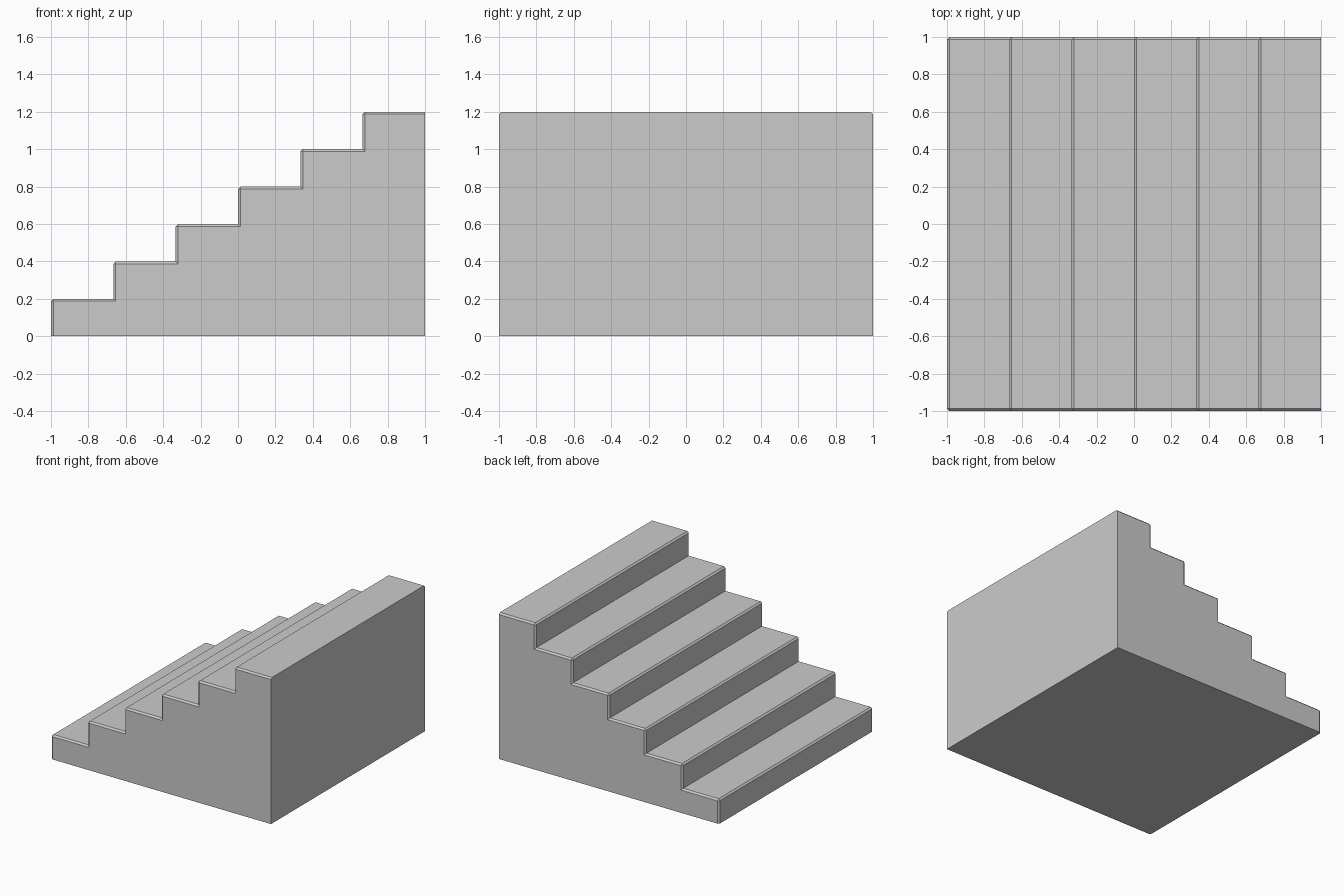
import bpy
import bmesh

if "Cube" in bpy.data.objects:
    bpy.data.objects.remove(bpy.data.objects["Cube"])

STEPS, RISE, RUN, B = 6, 0.2, 2 / 6, 0.013

# Stair profile, as (outer point, inset point) pairs; each nosing is chamfered
profile = []
for i in range(STEPS):
    x, z0, z1 = -1 + i * RUN, i * RISE, (i + 1) * RISE
    profile.append(((x, z0), (x + B, max(z0 - B, 0))))
    profile.append(((x, z1 - B), (x + B, z1 - B)))
    profile.append(((x + B, z1), (x + B, z1 - B)))
top = STEPS * RISE
profile.append(((1, top), (1, top - B)))
profile.append(((1, 0), (1, 0)))

# Loft: inset end, full section, full section, inset end
bm = bmesh.new()
rings = []
for y, k in ((-1, 1), (-1 + B, 0), (1 - B, 0), (1, 1)):
    rings.append([bm.verts.new((p[k][0], y, p[k][1])) for p in profile])
n = len(profile)
for a, b in zip(rings, rings[1:]):
    for i in range(n):
        j = (i + 1) % n
        bm.faces.new((a[i], a[j], b[j], b[i]))
bm.faces.new(rings[0])
bm.faces.new(rings[-1])

# Collapse doubled corner points and tidy coplanar splits
bmesh.ops.remove_doubles(bm, verts=bm.verts, dist=1e-5)
bmesh.ops.dissolve_limit(bm, angle_limit=0.01, verts=bm.verts, edges=bm.edges)
bmesh.ops.recalc_face_normals(bm, faces=bm.faces)

mesh = bpy.data.meshes.new("staircase")
bm.to_mesh(mesh)
bm.free()
bpy.context.collection.objects.link(bpy.data.objects.new("staircase", mesh))
